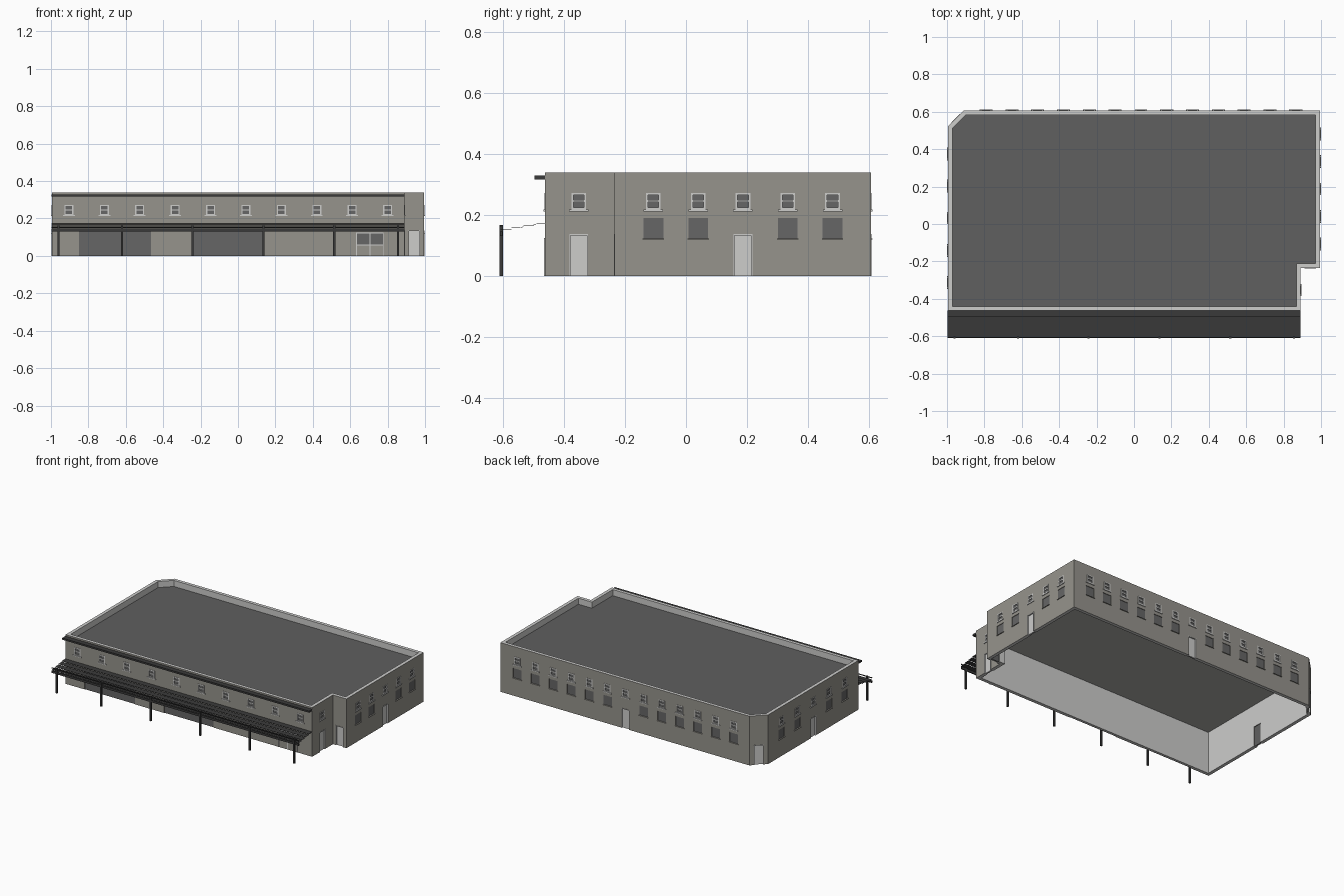
import bpy, bmesh, math
from mathutils import Matrix, Vector

cube = bpy.data.objects.get("Cube")
if cube:
    bpy.data.objects.remove(cube, do_unlink=True)


def material(name, rgb):
    m = bpy.data.materials.new(name)
    m.use_nodes = True
    m.diffuse_color = (*rgb, 1)
    m.node_tree.nodes["Principled BSDF"].inputs["Base Color"].default_value = (*rgb, 1)
    return m


WALL = material("warm grey wall", (0.305, 0.295, 0.265))
LIGHT = material("light grey trim", (0.61, 0.61, 0.6))
DARK = material("dark grey roof", (0.115, 0.115, 0.115))
PANEL = material("dark grey panel", (0.132, 0.132, 0.132))
BLACK = material("charcoal metal", (0.042, 0.042, 0.042))
CEILING = material("mid grey ceiling", (0.42, 0.42, 0.4))

HEIGHT, ROOF, THICK = 0.34, 0.298, 0.023
FRONT, BACK, SIDE, NOTCH_X, NOTCH_Y = -0.463, 0.607, 0.994, 0.891, -0.235
OUTLINE = [(-SIDE, FRONT), (NOTCH_X, FRONT), (NOTCH_X, NOTCH_Y), (SIDE, NOTCH_Y),
           (SIDE, BACK), (-0.909, BACK), (-SIDE, 0.522)]


def make_object(name, bm, *mats):
    mesh = bpy.data.meshes.new(name)
    bm.to_mesh(mesh)
    bm.free()
    for m in mats:
        mesh.materials.append(m)
    obj = bpy.data.objects.new(name, mesh)
    bpy.context.collection.objects.link(obj)
    return obj


def inset(points, d):
    """Move a counter-clockwise outline inward by d."""
    result = []
    for i, p in enumerate(points):
        p, a, b = Vector(p), Vector(points[i - 1]), Vector(points[(i + 1) % len(points)])
        e, f = (p - a).normalized(), (b - p).normalized()
        n, m = Vector((-e.y, e.x)), Vector((-f.y, f.x))
        result.append(p + (n + m) * d / (1 + n.dot(m)))
    return result


# Parts collect boxes; each part becomes one object
parts = {}


def box(part, mat, spot, width, depth, height, tilt=0):
    """Box on a wall spot (x, y, angle); width, depth and height are ranges, depth outward."""
    bm, _ = parts.setdefault(part, (bmesh.new(), mat))
    x, y, angle = spot
    ranges = (width, (-depth[1], -depth[0]), height)
    centre = [(a + b) / 2 for a, b in ranges]
    size = [b - a for a, b in ranges]
    place = (Matrix.Translation((x, y, 0)) @ Matrix.Rotation(math.radians(angle), 4, "Z")
             @ Matrix.Translation(centre) @ Matrix.Rotation(tilt, 4, "X")
             @ Matrix.Diagonal((*size, 1)))
    bmesh.ops.create_cube(bm, size=1, matrix=place)


def cut(spot, half, z0, z1, depth):
    box("opening_cutter", WALL, spot, (-half, half), (-depth, 0.02), (z0, z1))


def frame(part, mat, spot, half, z0, z1, depth, bar=0.005):
    box(part, mat, spot, (-half, bar - half), depth, (z0, z1))
    box(part, mat, spot, (half - bar, half), depth, (z0, z1))
    box(part, mat, spot, (bar - half, half - bar), depth, (z1 - bar, z1))


def upper_window(spot):
    h, z0, z1 = 0.024, 0.218, 0.272
    cut(spot, h, z0, z1, 0.006)
    box("upper_glass", PANEL, spot, (-h, h), (-0.0065, -0.004), (z0, z1))
    frame("upper_window_frames", LIGHT, spot, h, z0, z1, (-0.006, 0.002), 0.0065)
    for z in (z0, 0.2425):
        box("upper_window_frames", LIGHT, spot, (-h, h), (-0.006, 0.001), (z, z + 0.0065))
    box("upper_sills", LIGHT, spot, (-0.032, 0.032), (-0.002, 0.005), (0.212, z0))


def lower_window(spot):
    h, z0, z1 = 0.0325, 0.123, 0.19
    cut(spot, h, z0, z1, 0.007)
    box("lower_glass", PANEL, spot, (-h, h), (-0.0075, -0.004), (z0, z1))
    box("lower_sills", WALL, spot, (-0.035, 0.035), (-0.002, 0.005), (0.12, z0))


def door(spot):
    h, top = 0.031, 0.137
    cut(spot, h, -0.01, top, 0.03)
    box("doors", LIGHT, spot, (-h, h), (-0.014, -0.007), (0, top))
    box("door_backs", DARK, spot, (-h, h), (-0.018, -0.014), (0, top))
    frame("door_frames", LIGHT, spot, h, 0, top, (-0.014, 0.002), 0.004)


# Front: a row of upper windows
for i in range(10):
    upper_window((-0.904 + 0.1893 * i, FRONT, 0))

# Right side: window rows with a door under the middle window
for i in range(5):
    spot = (SIDE, -0.107 + 0.147 * i, 90)
    upper_window(spot)
    (door if i == 2 else lower_window)(spot)

# Back: long window rows with a door in the middle
for i in range(13):
    spot = (0.865 - 0.138 * i, BACK, 180)
    upper_window(spot)
    (door if i == 6 else lower_window)(spot)

# Left side
for i in range(5):
    spot = (-SIDE, 0.375 - 0.172 * i, 270)
    upper_window(spot)
    (door if i == 2 else lower_window)(spot)

# Notch and cut corner
upper_window((NOTCH_X, -0.352, 90))
door((NOTCH_X, -0.352, 90))
door((0.942, NOTCH_Y, 0))
door((-0.9515, 0.5645, 225))

# Shutters in the shop front
for x, half in ((-0.657, 0.193), (-0.052, 0.188)):
    cut((x, FRONT, 0), half, -0.01, 0.14, 0.008)
    box("shutters", PANEL, (x, FRONT, 0), (-half, half), (-0.009, -0.004), (0, 0.14))

# Shop window with mullion and rail
shop, h = (0.705, FRONT, 0), 0.074
cut(shop, h, 0.06, 0.125, 0.008)
box("shop_glass", PANEL, shop, (-h, h), (-0.009, -0.004), (0.06, 0.125))
frame("shop_window_frame", LIGHT, shop, h, 0, 0.125, (-0.007, 0.003))
box("shop_window_frame", LIGHT, shop, (-0.003, 0.003), (-0.007, 0.002), (0, 0.12))
box("shop_window_frame", LIGHT, shop, (-h, h), (-0.007, 0.002), (0.056, 0.061))

# Canopy: stepped thin slats, front beams and posts
front, span = (0, FRONT, 0), (-0.997, NOTCH_X)
for i in range(4):
    near = 0.0365 * i
    z = 0.171 - 0.0063 * i
    box("canopy_slats", BLACK, front, span, (near, near + 0.037), (z - 0.0008, z + 0.0008), 0.05)
box("canopy_beam", BLACK, front, span, (0.14, 0.147), (0.131, 0.146))
box("canopy_rail", BLACK, front, span, (0.142, 0.147), (0.162, 0.167))
for x in (-0.96, -0.62, -0.243, 0.137, 0.515, 0.855):
    box("canopy_posts", BLACK, (x, FRONT, 0), (-0.006, 0.006), (0.138, 0.149), (0, 0.168))

# Eaves gutter
box("eaves_gutter", BLACK, front, (-0.996, NOTCH_X), (0, 0.034), (0.317, 0.329))

# Hollow outer walls; inner faces, parapet top and underside are light
inner = inset(OUTLINE, THICK)
bm = bmesh.new()
rings = [[bm.verts.new((p[0], p[1], z)) for p in ring]
         for ring, z in ((OUTLINE, 0), (OUTLINE, HEIGHT), (inner, HEIGHT), (inner, 0))]
for k in range(4):
    a, b = rings[k], rings[(k + 1) % 4]
    for i in range(len(a)):
        j = (i + 1) % len(a)
        face = bm.faces.new((a[i], a[j], b[j], b[i]))
        face.material_index = min(k, 1)
bmesh.ops.recalc_face_normals(bm, faces=bm.faces[:])
walls = make_object("outer_walls", bm, WALL, LIGHT)

# Flat roof slab with a paler ceiling
bm = bmesh.new()
top = bm.faces.new([bm.verts.new((p.x, p.y, ROOF)) for p in inner])
slab = bmesh.ops.extrude_face_region(bm, geom=[top])["geom"]
bmesh.ops.translate(bm, vec=(0, 0, -0.006),
                    verts=[v for v in slab if isinstance(v, bmesh.types.BMVert)])
bmesh.ops.recalc_face_normals(bm, faces=bm.faces[:])
for face in bm.faces:
    face.material_index = int(face.calc_center_median().z < ROOF - 0.004)
make_object("flat_roof", bm, DARK, CEILING)

# Make the parts, then cut the openings from the walls
built = {name: make_object(name, bm, mat) for name, (bm, mat) in parts.items()}
cutter = built["opening_cutter"]
cutter.hide_render = True
mod = walls.modifiers.new("openings", "BOOLEAN")
mod.operation, mod.solver, mod.object = "DIFFERENCE", "EXACT", cutter
bpy.context.view_layer.objects.active = walls
bpy.ops.object.modifier_apply(modifier=mod.name)
bpy.data.objects.remove(cutter, do_unlink=True)
